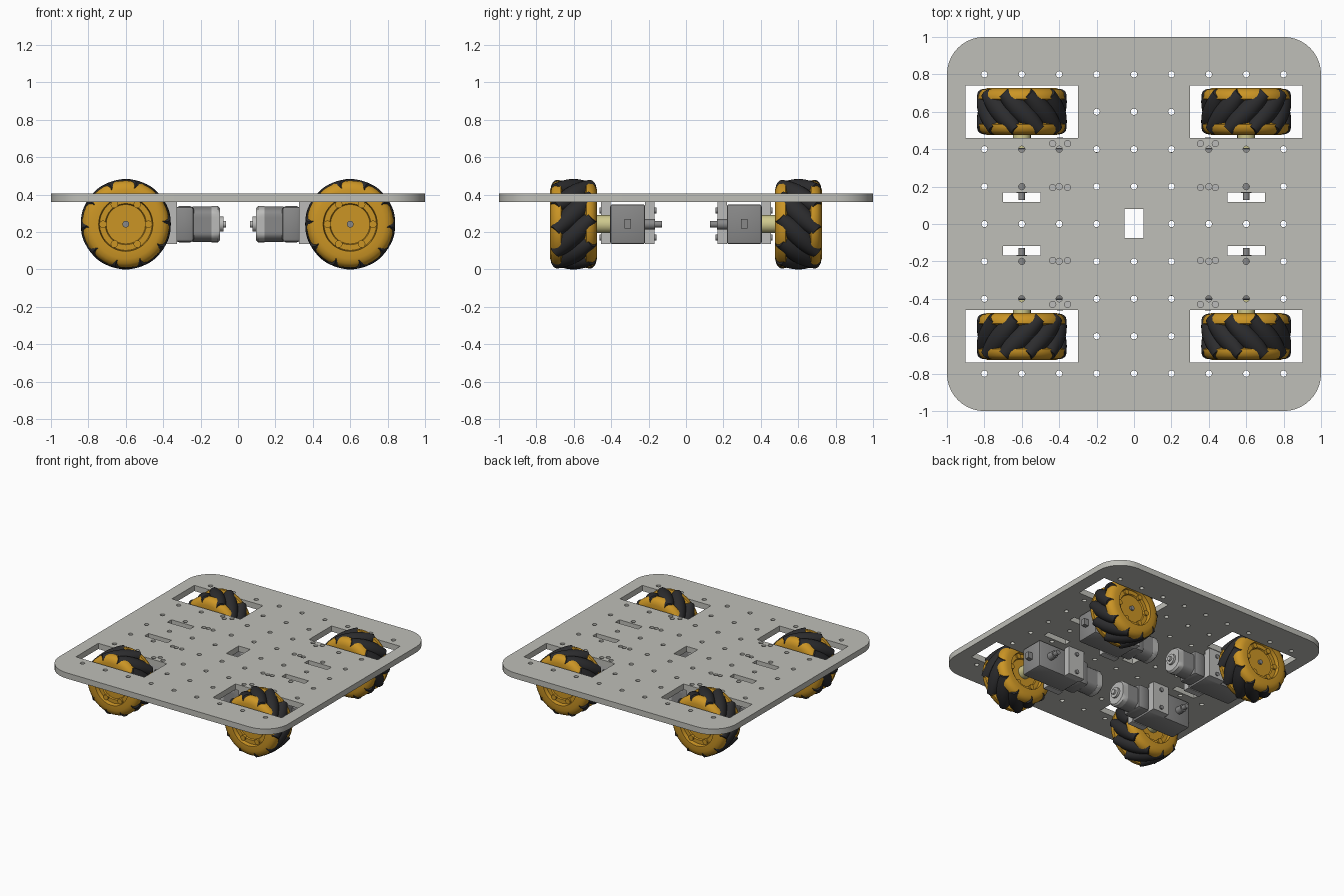
import bpy, bmesh, math
from mathutils import Matrix, Vector

if "Cube" in bpy.data.objects:
    bpy.data.objects.remove(bpy.data.objects["Cube"])


def material(name, r, g, b):
    m = bpy.data.materials.new(name)
    m.use_nodes = True
    m.diffuse_color = (r, g, b, 1)
    m.node_tree.nodes["Principled BSDF"].inputs["Base Color"].default_value = (r, g, b, 1)
    return m


PLATE = material("plate grey", 0.52, 0.52, 0.48)
GOLD = material("wheel gold", 0.60, 0.30, 0.018)
BLACK = material("roller black", 0.025, 0.025, 0.027)
GREY = material("motor grey", 0.25, 0.25, 0.25)
LIGHT = material("bracket light grey", 0.50, 0.50, 0.49)
CREAM = material("coupler cream", 0.62, 0.58, 0.27)

AXIS_Y = Matrix.Rotation(-math.pi / 2, 4, 'X')   # local z becomes +y
AXIS_X = Matrix.Rotation(-math.pi / 2, 4, 'Y')   # local z becomes -x
T = Matrix.Translation


def shade(ob, angle=35):
    bpy.ops.object.select_all(action='DESELECT')
    ob.select_set(True)
    bpy.context.view_layer.objects.active = ob
    bpy.ops.object.shade_smooth_by_angle(angle=math.radians(angle))


def finish(name, bm, mat, mirror):
    bm.transform(mirror)
    bmesh.ops.recalc_face_normals(bm, faces=bm.faces)
    me = bpy.data.meshes.new(name)
    bm.to_mesh(me)
    bm.free()
    me.materials.append(mat)
    ob = bpy.data.objects.new(name, me)
    bpy.context.collection.objects.link(ob)
    shade(ob)


def lathe(bm, profile, matrix, steps=24):
    """Spin (radius, height) points about z, then place with the matrix."""
    b = bmesh.new()
    vs = [b.verts.new((r, 0, h)) for r, h in profile]
    es = [b.edges.new(p) for p in zip(vs, vs[1:])]
    bmesh.ops.spin(b, geom=vs + es, cent=(0, 0, 0), axis=(0, 0, 1),
                   angle=2 * math.pi, steps=steps)
    bmesh.ops.remove_doubles(b, verts=b.verts, dist=1e-4)
    b.transform(matrix)
    add(bm, b)


def add(bm, part):
    me = bpy.data.meshes.new("temp")
    part.to_mesh(me)
    part.free()
    bm.from_mesh(me)
    bpy.data.meshes.remove(me)


def rod(bm, r, h0, h1, matrix, steps=24):
    lathe(bm, [(0, h0), (r, h0), (r, h1), (0, h1)], matrix, steps)


def box(bm, x0, x1, y0, y1, z0, z1, bevel=0.0):
    b = bmesh.new()
    bmesh.ops.create_cube(b, size=1)
    b.transform(T(((x0 + x1) / 2, (y0 + y1) / 2, (z0 + z1) / 2)) @
                Matrix.Diagonal((x1 - x0, y1 - y0, z1 - z0, 1)))
    if bevel:
        bmesh.ops.bevel(b, geom=b.edges[:], offset=bevel, segments=2,
                        profile=0.5, affect='EDGES')
    add(bm, b)


# Deck plate: outline and holes filled and extruded
curve = bpy.data.curves.new("deck_plate", 'CURVE')
curve.dimensions = '2D'
curve.fill_mode = 'BOTH'
curve.extrude = 0.0225


def loop(points):
    s = curve.splines.new('POLY')
    s.points.add(len(points) - 1)
    for p, (x, y) in zip(s.points, points):
        p.co = (x, y, 0, 1)
    s.use_cyclic_u = True


def arc(cx, cy, r, a0, a1, n):
    return [(cx + r * math.cos(math.radians(a0 + (a1 - a0) * i / n)),
             cy + r * math.sin(math.radians(a0 + (a1 - a0) * i / n))) for i in range(n + 1)]


def rect(x0, x1, y0, y1):
    loop([(x0, y0), (x1, y0), (x1, y1), (x0, y1)])


def hole(x, y):
    loop(arc(x, y, 0.017, 0, 360, 12)[:-1])


outline = []
for a, (sx, sy) in zip((0, 90, 180, 270), ((1, 1), (-1, 1), (-1, -1), (1, -1))):
    outline += arc(0.8 * sx, 0.8 * sy, 0.2, a, a + 90, 10)
loop(outline)
rect(-0.05, 0.05, -0.075, 0.08)
for sx in (1, -1):
    for sy in (1, -1):
        rect(*sorted((0.3 * sx, 0.9 * sx)), *sorted((0.46 * sy, 0.74 * sy)))
        rect(*sorted((0.5 * sx, 0.7 * sx)), *sorted((0.117 * sy, 0.168 * sy)))
        for x in (0.355, 0.435):
            for y in (0.195, 0.43):
                hole(x * sx, y * sy)
for i in range(-4, 5):
    for j in range(-4, 5):
        if (i, j) != (0, 0) and not (abs(j) == 3 and abs(i) > 1):
            hole(i * 0.2, j * 0.2)
plate = bpy.data.objects.new("deck_plate", curve)
bpy.context.collection.objects.link(plate)
plate.location.z = 0.3825
bpy.ops.object.select_all(action='DESELECT')
plate.select_set(True)
bpy.context.view_layer.objects.active = plate
bpy.ops.object.convert(target='MESH')
bm = bmesh.new()
bm.from_mesh(plate.data)
bmesh.ops.remove_doubles(bm, verts=bm.verts, dist=1e-5)
bmesh.ops.recalc_face_normals(bm, faces=bm.faces)
bm.to_mesh(plate.data)
bm.free()
plate.data.materials.clear()
plate.data.materials.append(PLATE)
shade(plate)

# Wheel and roller profiles
R, RC, ZC = 0.242, 0.185, 0.242
half = [(0, 0.085), (0.105, 0.085), (0.11, 0.095), (0.14, 0.095), (0.145, 0.125),
        (0.185, 0.125), (0.21, 0.117), (0.226, 0.102), (0.233, 0.082), (0.233, 0.068),
        (0.17, 0.045)]
hub = half + [(r, -h) for r, h in reversed(half)]
barrel = [(R - math.sqrt(RC ** 2 + s * s / 2), s) for s in [0.14 * k / 6 for k in range(-6, 7)]]
barrel = [(0, -0.14)] + barrel + [(0, 0.14)]
tilt = Vector((1, 1, 0)).to_track_quat('Z', 'Y').to_matrix().to_4x4()

for sx, sy, side in ((1, -1, "front_left"), (-1, -1, "front_right"),
                     (1, 1, "rear_left"), (-1, 1, "rear_right")):
    mirror = Matrix.Diagonal((sx, sy, 1, 1))
    centre = T((0.6, 0.601, ZC))
    shaft_axis = T((0.6, 0, ZC)) @ AXIS_Y

    # Wheel hub with small bosses in the recess
    bm = bmesh.new()
    lathe(bm, hub, centre @ AXIS_Y, 48)
    for k in range(6):
        spoke = centre @ Matrix.Rotation(k * math.pi / 3 + math.pi / 6, 4, 'Y')
        rod(bm, 0.02, -0.108, 0.108, spoke @ T((0, 0, 0.122)) @ AXIS_Y, 12)
    finish("wheel_hub_" + side, bm, GOLD, mirror)

    # Slanted barrel rollers
    bm = bmesh.new()
    for k in range(10):
        lathe(bm, barrel, centre @ Matrix.Rotation(k * math.pi / 5, 4, 'Y')
              @ T((0, 0, RC)) @ tilt, 20)
    finish("rollers_" + side, bm, BLACK, mirror)

    # Coupler, output shaft and axle screw
    bm = bmesh.new()
    rod(bm, 0.048, 0.40, 0.53, shaft_axis)
    finish("coupler_" + side, bm, CREAM, mirror)
    bm = bmesh.new()
    rod(bm, 0.028, 0.165, 0.23, shaft_axis)
    rod(bm, 0.018, 0.127, 0.17, shaft_axis)
    rod(bm, 0.018, 0.68, 0.70, shaft_axis, 12)
    finish("axle_" + side, bm, GREY, mirror)

    # Gearbox with end lug and clamp over the motor
    bm = bmesh.new()
    box(bm, 0.33, 0.70, 0.218, 0.405, 0.135, 0.348, 0.012)
    box(bm, 0.235, 0.335, 0.225, 0.398, 0.145, 0.338, 0.02)
    box(bm, 0.69, 0.74, 0.295, 0.328, 0.22, 0.27)
    finish("gearbox_" + side, bm, GREY, mirror)

    # Mounting brackets on both sides of the gearbox, with through bolts
    bm = bmesh.new()
    box(bm, 0.325, 0.465, 0.168, 0.219, 0.135, 0.36)
    box(bm, 0.325, 0.465, 0.404, 0.455, 0.135, 0.36)
    finish("bracket_" + side, bm, LIGHT, mirror)
    bm = bmesh.new()
    for z in (0.17, 0.315):
        rod(bm, 0.016, 0.158, 0.463, T((0.395, 0, z)) @ AXIS_Y, 12)
    finish("bracket_bolts_" + side, bm, GREY, mirror)

    # Motor can and lighter end cap, both flattened on two sides
    for name, prof, mat in (
            ("motor_can_", [(0, 0), (0.095, 0), (0.095, 0.10), (0, 0.10)], GREY),
            ("motor_cap_", [(0, 0.10), (0.097, 0.10), (0.097, 0.135), (0.085, 0.148),
                            (0.04, 0.148), (0.04, 0.165), (0.018, 0.165),
                            (0.018, 0.18), (0, 0.18)], LIGHT)):
        bm = bmesh.new()
        lathe(bm, prof, T((0.243, 0.311, ZC)) @ AXIS_X, 32)
        for v in bm.verts:
            v.co.y = min(max(v.co.y, 0.238), 0.384)
        finish(name + side, bm, mat, mirror)
